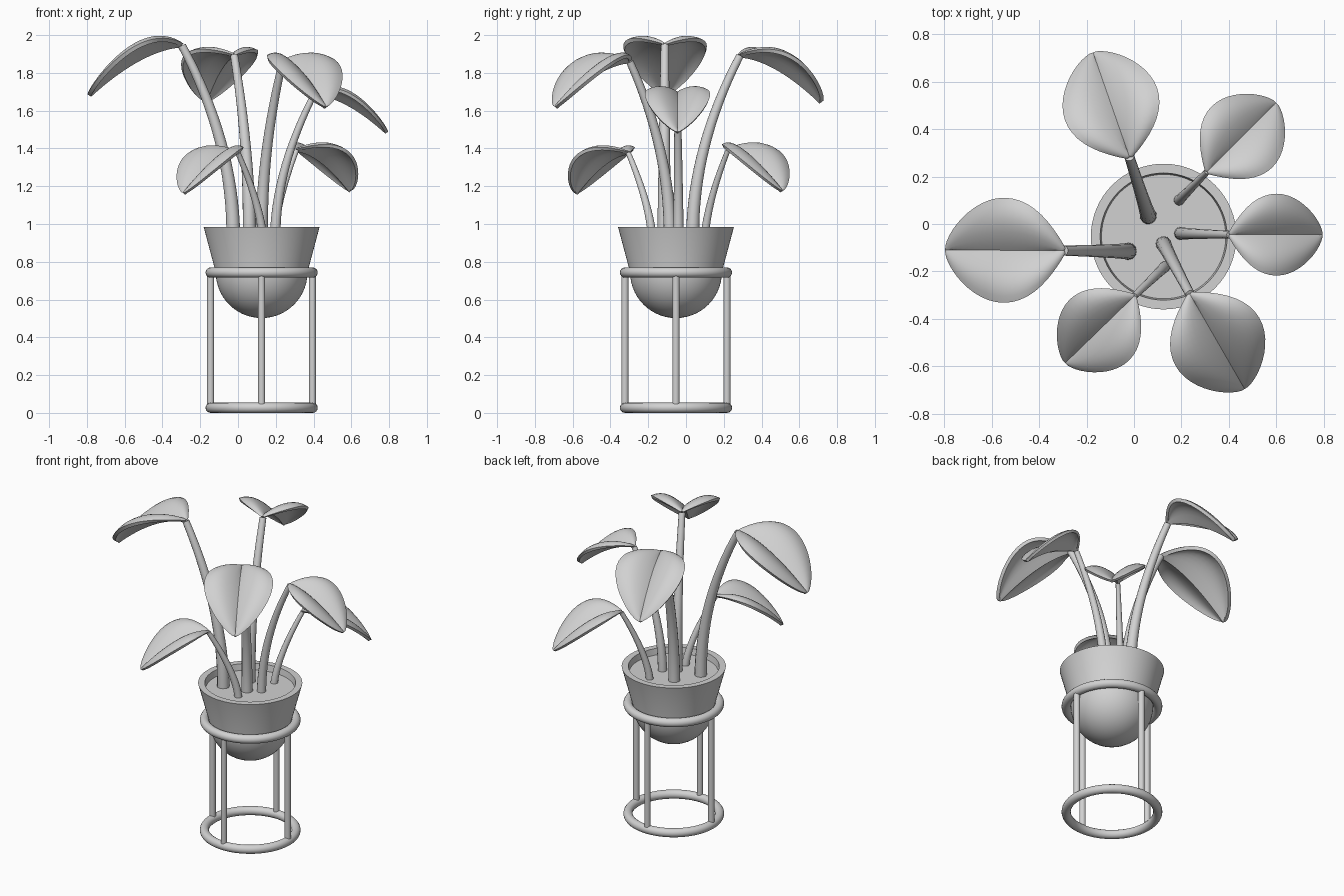
import bpy, bmesh, math
from mathutils import Vector

cube = bpy.data.objects.get("Cube")
if cube:
    bpy.data.objects.remove(cube, do_unlink=True)

CX, CY = 0.125, -0.053      # axis of pot and stand
SOIL = 0.945

grey = bpy.data.materials.new("plain_grey")
grey.use_nodes = True
grey.diffuse_color = (0.64, 0.64, 0.64, 1)
grey.node_tree.nodes["Principled BSDF"].inputs["Base Color"].default_value = grey.diffuse_color


def finish(ob, name, angle=40):
    """Name, colour, turn into a plain mesh and smooth."""
    ob.name = name
    bpy.ops.object.select_all(action='DESELECT')
    ob.select_set(True)
    bpy.context.view_layer.objects.active = ob
    bpy.ops.object.convert(target='MESH')
    ob.data.materials.clear()
    ob.data.materials.append(grey)
    bpy.ops.object.shade_smooth_by_angle(angle=math.radians(angle))
    return ob


def link(data, name):
    ob = bpy.data.objects.new(name, data)
    bpy.context.collection.objects.link(ob)
    return ob


def lathe(name, profile, steps=64):
    bm = bmesh.new()
    vs = [bm.verts.new((r, 0, z)) for r, z in profile]
    es = [bm.edges.new(pair) for pair in zip(vs, vs[1:])]
    bmesh.ops.spin(bm, geom=vs + es, cent=(0, 0, 0), axis=(0, 0, 1),
                   angle=math.tau, steps=steps, use_duplicate=False)
    bmesh.ops.remove_doubles(bm, verts=bm.verts[:], dist=1e-4)
    bmesh.ops.recalc_face_normals(bm, faces=bm.faces[:])
    me = bpy.data.meshes.new(name)
    bm.to_mesh(me)
    bm.free()
    ob = link(me, name)
    ob.location = (CX, CY, 0)
    return finish(ob, name)


# Pot: round bowl, flared wall, rim, soil surface
N = 14
bowl = [(0.243 * math.sin(a), 0.745 - 0.243 * math.cos(a))
        for a in (i / N * math.pi / 2 for i in range(N + 1))]
lathe("pot", bowl + [(0.307, 0.985), (0.268, 0.985), (0.262, SOIL)])
lathe("soil", [(0, SOIL), (0.264, SOIL), (0.255, SOIL - 0.02), (0, SOIL - 0.02)])

# Stand: two rings and four legs
for name, z in (("lower_ring", 0.027), ("upper_ring", 0.743)):
    bpy.ops.mesh.primitive_torus_add(location=(CX, CY, z), major_radius=0.27,
                                     minor_radius=0.027, major_segments=64, minor_segments=16)
    finish(bpy.context.object, name)
for i in range(4):
    a = i * math.pi / 2
    bpy.ops.mesh.primitive_cylinder_add(
        vertices=16, radius=0.019, depth=0.71,
        location=(CX + 0.27 * math.cos(a), CY + 0.27 * math.sin(a), 0.385))
    finish(bpy.context.object, f"stand_leg_{i + 1}")


def stem(name, root, top, radius, power):
    """Tapered stalk, upright at the soil and leaning outwards higher up."""
    cu = bpy.data.curves.new(name, 'CURVE')
    cu.dimensions = '3D'
    cu.bevel_depth = radius
    cu.bevel_resolution = 4
    cu.use_fill_caps = True
    sp = cu.splines.new('POLY')
    n = 16
    sp.points.add(n)
    z0 = SOIL - 0.015
    for i, p in enumerate(sp.points):
        t = i / n
        xy = root.lerp(top.xy, t ** power)
        p.co = (xy.x, xy.y, z0 + (top.z - z0) * t, 1)
        p.radius = 1 - 0.42 * t
    finish(link(cu, name), name)


def leaf(name, base, heading, size):
    """Broad leaf: folded at the midrib, rolled over at the sides, drooping to the tip."""
    fwd = Vector((heading[0], heading[1], 0)).normalized()
    side = Vector((-fwd.y, fwd.x, 0))
    rows, cols = 24, 16
    bm = bmesh.new()
    grid = []
    for i in range(rows + 1):
        u = (1 - math.cos(math.pi * i / rows)) / 2
        f = max(0, math.sin(math.pi * u)) ** 0.6 * (1 - 0.45 * (1 - u) ** 8)
        row = []
        for j in range(cols + 1):
            s = 2 * j / cols - 1
            z = 0.085 * f * math.sin(2.2 * abs(s)) - 0.265 * u ** 1.7
            co = fwd * (0.49 * u) + side * (0.218 * f * s) + Vector((0, 0, z))
            row.append(bm.verts.new(base + co * size))
        grid.append(row)
    for a, b in zip(grid, grid[1:]):
        for j in range(cols):
            bm.faces.new((a[j], b[j], b[j + 1], a[j + 1]))
    bmesh.ops.remove_doubles(bm, verts=bm.verts[:], dist=1e-4)
    me = bpy.data.meshes.new(name)
    bm.to_mesh(me)
    bm.free()
    ob = link(me, name)
    mod = ob.modifiers.new("thickness", 'SOLIDIFY')
    mod.thickness = 0.022 * size
    mod.offset = 0
    finish(ob, name)


# name, stem root, leaf base, leaf heading, leaf size, stem radius, stem curve
plants = [
    ("back", (0.06, 0.035), (-0.02, 0.285, 1.89), (-0.15, 0.43), 0.93, 0.036, 2.0),
    ("left_side", (-0.025, -0.115), (-0.297, -0.112, 1.945), (-1, 0.005), 1.0, 0.037, 2.0),
    ("right_side", (0.197, -0.04), (0.405, -0.045, 1.69), (1, 0), 0.78, 0.028, 1.9),
    ("back_right", (0.19, 0.1), (0.31, 0.222, 1.39), (1, 1), 0.82, 0.023, 1.5),
    ("front_left", (0.13, -0.18), (0.0, -0.305, 1.375), (-1, -0.97), 0.81, 0.024, 1.5),
    ("front", (0.125, -0.085), (0.237, -0.298, 1.86), (0.225, -0.39), 0.92, 0.034, 2.0),
]
for name, root, base, heading, size, radius, power in plants:
    base = Vector(base)
    stem(f"{name}_stem", Vector(root), base, radius, power)
    leaf(f"{name}_leaf", base, heading, size)
